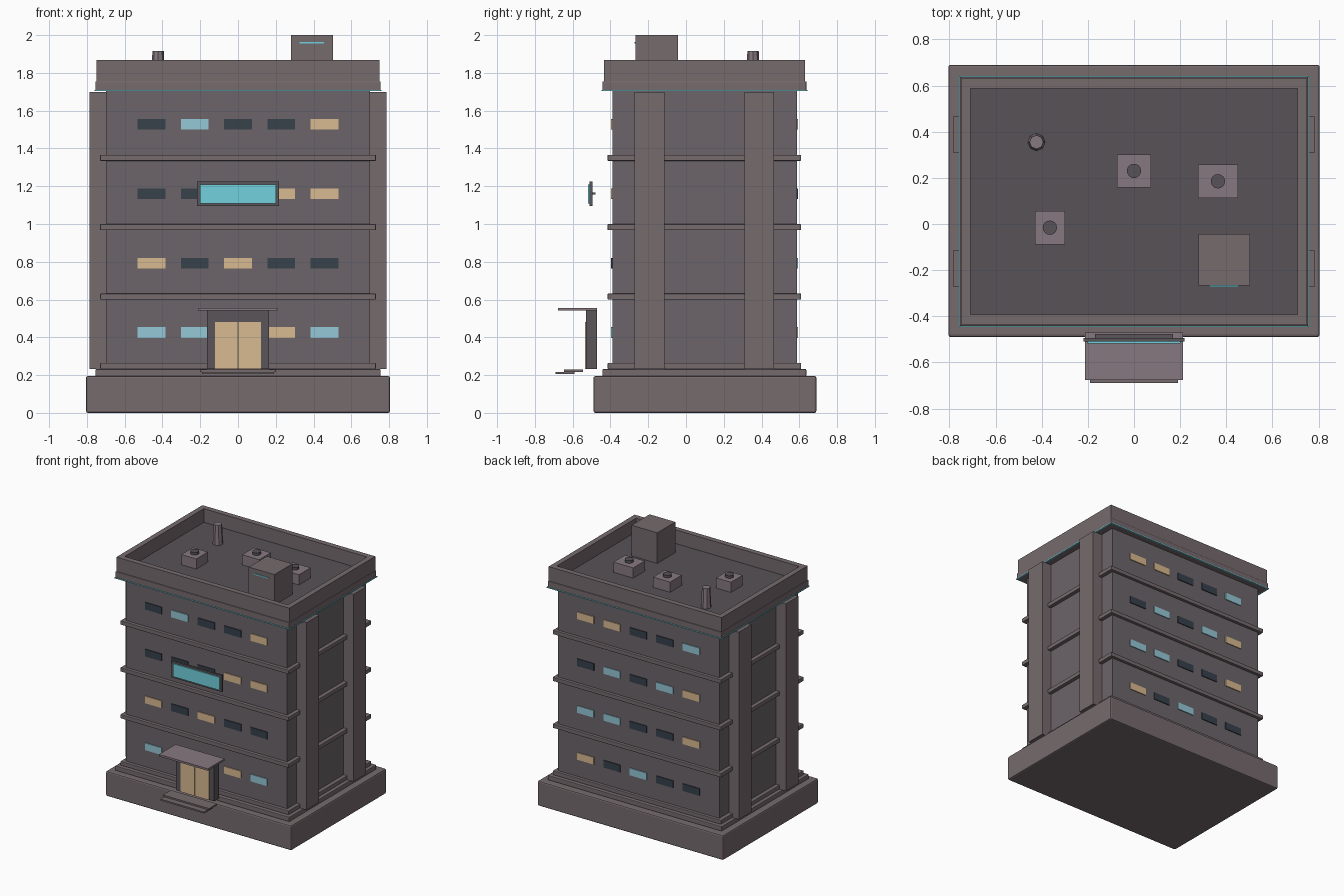
import bpy
from mathutils import Matrix

if "Cube" in bpy.data.objects:
    bpy.data.objects.remove(bpy.data.objects["Cube"])


def material(name, rgb):
    m = bpy.data.materials.new(name)
    m.diffuse_color = (*rgb, 1)
    m.use_nodes = True
    m.node_tree.nodes["Principled BSDF"].inputs["Base Color"].default_value = m.diffuse_color
    return m


WALL = material("wall_grey", (0.15, 0.13, 0.145))
TRIM = material("trim_grey", (0.18, 0.145, 0.155))
ROOF = material("roof_grey", (0.095, 0.085, 0.095))
UNIT = material("unit_grey", (0.24, 0.19, 0.215))
FRAME = material("frame_grey", (0.10, 0.09, 0.10))
TEAL = material("teal_light", (0.17, 0.64, 0.73))
GLASS = {"W": material("warm_glass", (0.69, 0.49, 0.28)),
         "C": material("cool_glass", (0.30, 0.58, 0.68)),
         "D": material("dark_glass", (0.038, 0.053, 0.07))}


def box(name, x, y, z, mat, bevel=0):
    """Box from (min, max) ranges on each axis."""
    bpy.ops.mesh.primitive_cube_add(size=1)
    ob = bpy.context.object
    ob.name = name
    lo, hi = zip(x, y, z)
    mid = [(a + b) / 2 for a, b in zip(lo, hi)]
    size = [b - a for a, b in zip(lo, hi)]
    ob.data.transform(Matrix.Diagonal((*size, 1)))
    ob.location = mid
    ob.data.materials.append(mat)
    if bevel:
        mod = ob.modifiers.new("bevel", "BEVEL")
        mod.width = bevel
        mod.segments = 2
    return ob


def drum(name, x, y, z0, z1, r0, r1, sides, mat):
    bpy.ops.mesh.primitive_cone_add(vertices=sides, radius1=r0, radius2=r1,
                                    depth=z1 - z0, location=(x, y, (z0 + z1) / 2))
    ob = bpy.context.object
    ob.name = name
    ob.data.materials.append(mat)


def ring(name, hx, y0, y1, z, t, mat):
    """Four walls: front and back run full width, sides fit between."""
    box(name + "_front", (-hx, hx), (y0, y0 + t), z, mat)
    box(name + "_back", (-hx, hx), (y1 - t, y1), z, mat)
    box(name + "_left", (-hx, -hx + t), (y0 + t, y1 - t), z, mat)
    box(name + "_right", (hx - t, hx), (y0 + t, y1 - t), z, mat)


# Base, plinth and main block
box("base", (-0.805, 0.805), (-0.49, 0.69), (0, 0.195), TRIM, 0.01)
box("plinth", (-0.755, 0.755), (-0.443, 0.637), (0.195, 0.232), TRIM, 0.005)
box("main_block", (-0.70, 0.70), (-0.39, 0.587), (0.2, 1.75), WALL)

# Floor bands
FLOOR = 0.3675
for i in range(4):
    z = 0.232 + i * FLOOR
    box(f"floor_band_{i + 1}", (-0.73, 0.73), (-0.415, 0.61), (z, z + 0.032), TRIM, 0.004)

# Side pilasters
for s, side in ((-1, "left"), (1, "right")):
    for y, where in (((-0.272, -0.115), "front"), ((0.31, 0.467), "back")):
        box(f"pilaster_{side}_{where}", sorted((s * 0.69, s * 0.785)), y, (0.232, 1.70), TRIM)

# Cornice with light strip, roof and parapet
box("cornice", (-0.755, 0.755), (-0.443, 0.638), (1.703, 1.755), TRIM, 0.005)
ring("cornice_light", 0.759, -0.447, 0.642, (1.703, 1.710), 0.012, TEAL)
box("roof", (-0.72, 0.72), (-0.40, 0.60), (1.75, 1.76), ROOF)
ring("parapet", 0.75, -0.435, 0.63, (1.755, 1.867), 0.042, TRIM)

# Windows, listed top floor first, each from left to right in its own view
FRONT = ("DCDDW", "DDDWW", "WDWDD", "CCDWC")
BACK = ("WWDDC", "DCDCW", "CCDDW", "WDCDD")
for side, rows, y, s in (("front", FRONT, (-0.397, -0.385), 1),
                         ("back", BACK, (0.582, 0.594), -1)):
    for r, row in enumerate(rows):
        z = 1.528 - r * FLOOR
        for c, kind in enumerate(row):
            x = s * (c - 2) * 0.229
            box(f"window_{side}_{4 - r}_{c + 1}", (x - 0.073, x + 0.073), y,
                (z - 0.028, z + 0.028), GLASS[kind])

# Entrance: surround, door leaves, canopy, steps
box("door_surround", (-0.165, 0.165), (-0.53, -0.47), (0.232, 0.543), FRAME)
box("door_leaf_left", (-0.123, -0.003), (-0.536, -0.525), (0.232, 0.48), GLASS["W"])
box("door_leaf_right", (0.003, 0.123), (-0.536, -0.525), (0.232, 0.48), GLASS["W"])
box("canopy", (-0.212, 0.212), (-0.677, -0.47), (0.541, 0.556), UNIT)
box("step_lower", (-0.19, 0.19), (-0.69, -0.59), (0.205, 0.217), TRIM)
box("step_upper", (-0.20, 0.20), (-0.645, -0.545), (0.217, 0.229), TRIM)

# Hanging sign panel
box("sign_frame", (-0.218, 0.218), (-0.51, -0.495), (1.095, 1.225), FRAME)
box("sign_panel", (-0.202, 0.202), (-0.518, -0.508), (1.108, 1.21), TEAL)
box("sign_bracket", (-0.17, 0.17), (-0.496, -0.478), (1.155, 1.167), FRAME)

# Rooftop units with fan caps
for i, (x, y, w) in enumerate(((0, 0.23, 0.148), (0.364, 0.185, 0.172), (-0.365, -0.016, 0.13))):
    box(f"roof_unit_{i + 1}", (x - w / 2, x + w / 2), (y - 0.072, y + 0.072), (1.755, 1.84), UNIT)
    drum(f"roof_fan_{i + 1}", x, y, 1.838, 1.86, 0.031, 0.031, 16, ROOF)

# Vent pipe and stair housing
drum("vent_pipe", -0.423, 0.355, 1.755, 1.915, 0.038, 0.03, 8, UNIT)
box("stair_housing", (0.28, 0.503), (-0.267, -0.043), (1.755, 2.0), TRIM)
box("stair_light", (0.325, 0.455), (-0.273, -0.265), (1.956, 1.964), TEAL)
